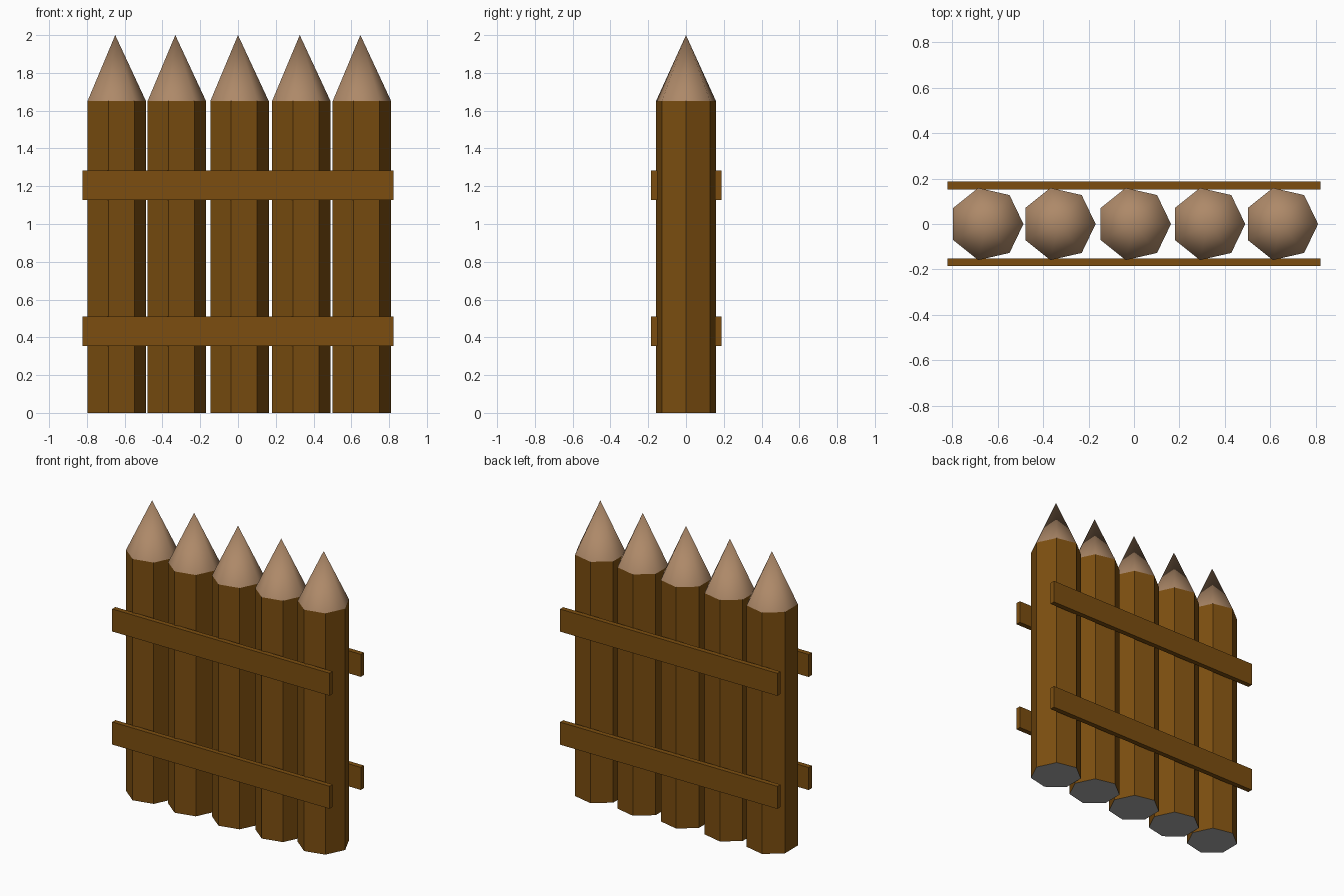
import bpy, bmesh
from math import sin, cos, tau

if "Cube" in bpy.data.objects:
    bpy.data.objects.remove(bpy.data.objects["Cube"])

SIDES, R = 7, 0.163
SHOULDER, TIP = 1.65, 2.0


def material(name, rgb):
    m = bpy.data.materials.new(name)
    m.diffuse_color = (*rgb, 1)
    m.use_nodes = True
    m.node_tree.nodes["Principled BSDF"].inputs["Base Color"].default_value = m.diffuse_color
    return m


bark = material("bark", (0.20, 0.076, 0.005))
cut_wood = material("cut_wood", (0.42, 0.25, 0.14))
end_grey = material("end_grey", (0.4, 0.4, 0.4))


def finish(name, bm, mats):
    bmesh.ops.recalc_face_normals(bm, faces=bm.faces)
    me = bpy.data.meshes.new(name)
    bm.to_mesh(me)
    bm.free()
    for m in mats:
        me.materials.append(m)
    ob = bpy.data.objects.new(name, me)
    bpy.context.collection.objects.link(ob)
    return ob


# Seven-sided post with a smooth sharpened point
def post(name, x):
    bm = bmesh.new()

    def ring(z):
        return [bm.verts.new((x + R * cos(tau * i / SIDES), R * sin(tau * i / SIDES), z))
                for i in range(SIDES)]

    low, high = ring(0), ring(SHOULDER)
    tip = bm.verts.new((x, 0, TIP))
    bm.faces.new(low[::-1]).material_index = 2
    for i in range(SIDES):
        j = (i + 1) % SIDES
        bm.faces.new((low[i], low[j], high[j], high[i]))
        point = bm.faces.new((high[i], high[j], tip))
        point.material_index = 1
        point.smooth = True
    # keep the shoulder between shaft and point crisp
    for e in bm.edges:
        if all(v in high for v in e.verts):
            e.smooth = False
    finish(name, bm, (bark, cut_wood, end_grey))


# Flat horizontal rail
def rail(name, y, z):
    bm = bmesh.new()
    bmesh.ops.create_cube(bm, size=1)
    bmesh.ops.scale(bm, vec=(1.644, 0.034, 0.154), verts=bm.verts)
    bmesh.ops.translate(bm, vec=(0, y, z), verts=bm.verts)
    finish(name, bm, (bark,))


for n, x in enumerate((-0.65, -0.332, 0, 0.327, 0.648), 1):
    post(f"post_{n}", x)

for side, y in (("front", -0.168), ("back", 0.17)):
    for level, z in (("lower", 0.432), ("upper", 1.205)):
        rail(f"{side}_{level}_rail", y, z)
